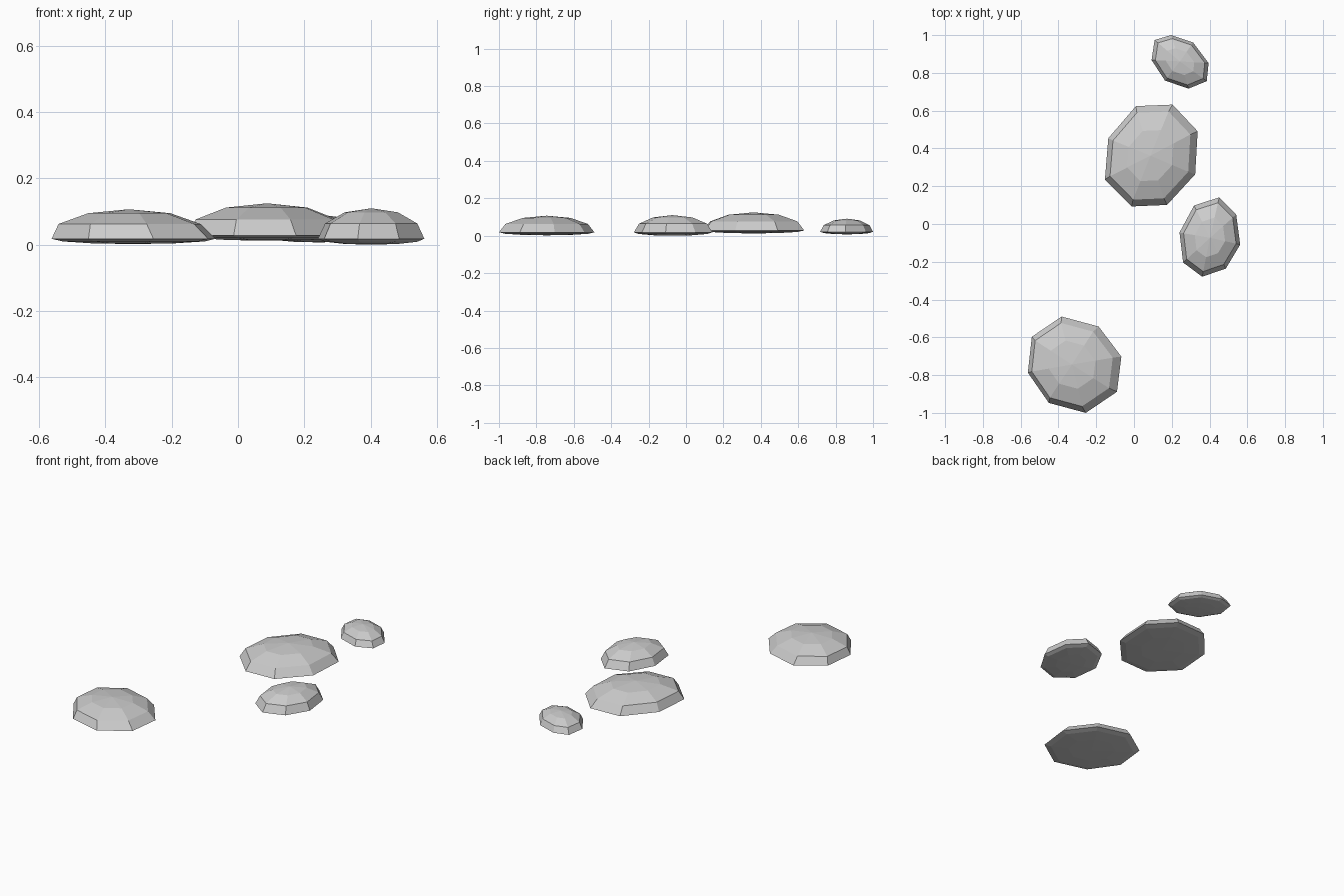
import bpy, bmesh, math

if "Cube" in bpy.data.objects:
    bpy.data.objects.remove(bpy.data.objects["Cube"])

SIN60 = math.sin(math.radians(60))
# (ring scale, height fraction) of a squashed 8-sided sphere; negative = underside
RINGS = [(0.5, -SIN60), (SIN60, -0.5), (1, 0), (SIN60, 0.5), (0.5, SIN60)]


def stone(name, outline, z_low, z_rim, z_top, shift=0.0):
    """Low-poly stepping stone: widest outline at z_rim, domed above, shallow below."""
    n = len(outline)
    cx = sum(p[0] for p in outline) / n
    cy = sum(p[1] for p in outline) / n

    def height(f):
        return z_rim + f * ((z_top - z_rim) if f > 0 else (z_rim - z_low))

    bm = bmesh.new()
    rings = []
    for s, f in RINGS:
        dx = shift if f > 0 else 0
        rings.append([bm.verts.new((cx + dx + (x - cx) * s, cy + (y - cy) * s, height(f)))
                      for x, y in outline])
    bottom = bm.verts.new((cx, cy, z_low))
    top = bm.verts.new((cx + shift, cy, z_top))
    for i in range(n):
        j = (i + 1) % n
        for a, b in zip(rings, rings[1:]):
            bm.faces.new((a[i], a[j], b[j], b[i]))
        bm.faces.new((rings[0][j], rings[0][i], bottom))
        bm.faces.new((rings[-1][i], rings[-1][j], top))
    bmesh.ops.recalc_face_normals(bm, faces=bm.faces)
    mesh = bpy.data.meshes.new(name)
    bm.to_mesh(mesh)
    bm.free()
    bpy.context.collection.objects.link(bpy.data.objects.new(name, mesh))


# front left stone
stone("stone_front", [(-.383, -.49), (-.187, -.543), (-.067, -.702), (-.09, -.888),
                      (-.255, -1.0), (-.451, -.947), (-.562, -.787), (-.541, -.597)],
      0.002, 0.018, 0.107, -0.012)
# largest stone
stone("stone_large", [(.01, .624), (.204, .632), (.337, .491), (.324, .263),
                      (.175, .101), (-.013, .093), (-.154, .236), (-.136, .454)],
      0.012, 0.028, 0.125, -0.006)
# right stone
stone("stone_right", [(.451, .141), (.541, .05), (.562, -.109), (.486, -.236),
                      (.361, -.279), (.26, -.204), (.241, -.045), (.318, .098)],
      0.0, 0.018, 0.11)
# small back stone
stone("stone_small", [(.196, 1.0), (.313, .961), (.395, .852), (.385, .756),
                      (.289, .717), (.164, .759), (.093, .868), (.109, .974)],
      0.007, 0.021, 0.091)
